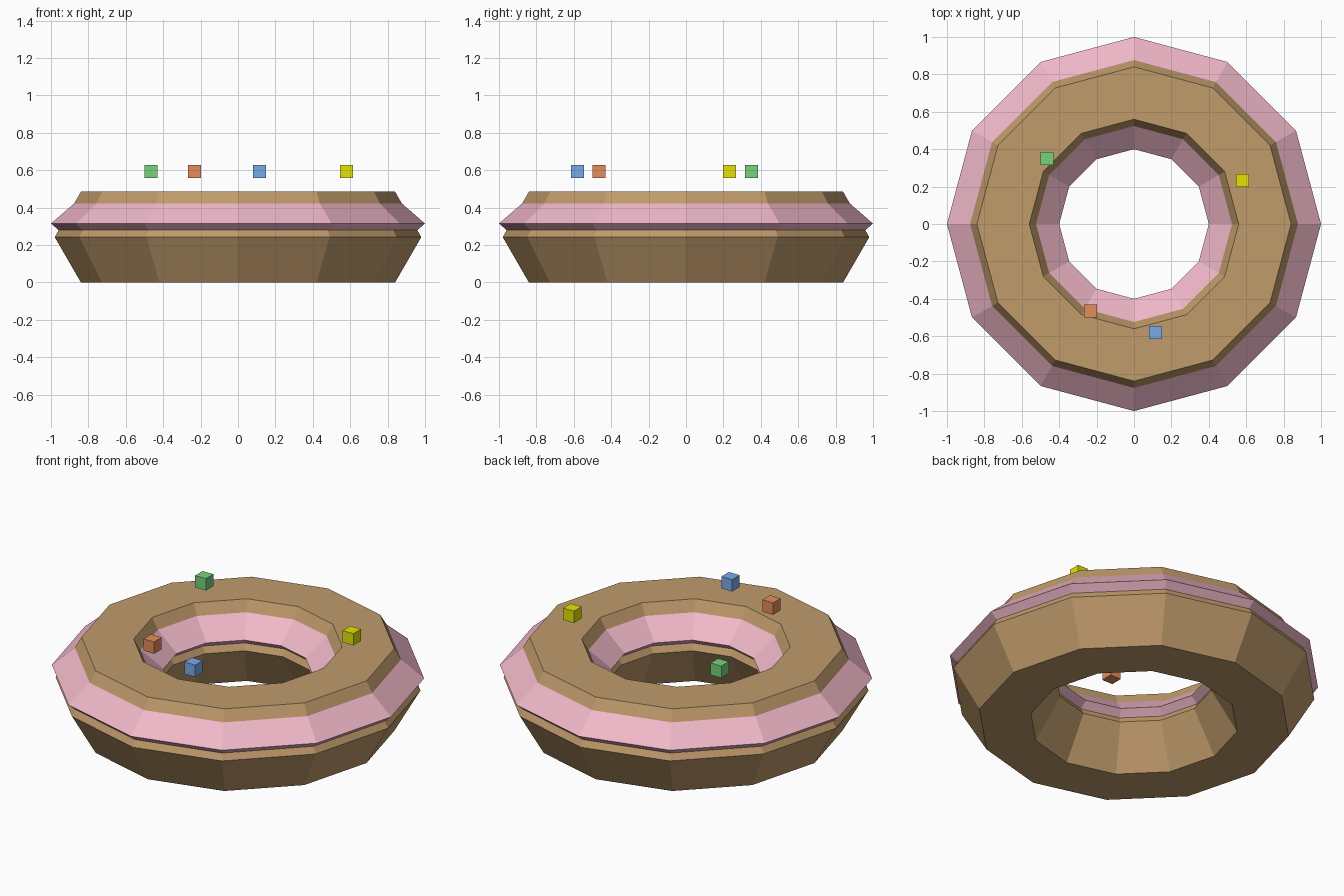
import bpy
from math import pi, sin, cos

if "Cube" in bpy.data.objects:
    bpy.data.objects.remove(bpy.data.objects["Cube"])


def material(name, rgb):
    # sRGB 0-255 to linear
    m = bpy.data.materials.new(name)
    m.diffuse_color = [(c / 255) ** 2.2 for c in rgb] + [1]
    m.use_nodes = True
    m.node_tree.nodes["Principled BSDF"].inputs["Base Color"].default_value = m.diffuse_color
    return m


def hex_ring(name, z, major, minor, z_scale, mat, segs=12, sides=6):
    verts, faces = [], []
    for i in range(segs):
        a = 2 * pi * i / segs
        for j in range(sides):
            b = 2 * pi * j / sides
            r = major + minor * cos(b)
            verts.append((r * cos(a), r * sin(a), z + minor * z_scale * sin(b)))
            k, n = (i + 1) % segs, (j + 1) % sides
            faces.append((i * sides + j, k * sides + j, k * sides + n, i * sides + n))
    mesh = bpy.data.meshes.new(name)
    mesh.from_pydata(verts, [], faces)
    mesh.materials.append(mat)
    ob = bpy.data.objects.new(name, mesh)
    bpy.context.collection.objects.link(ob)
    return ob


# Dough and the flatter, slightly wider icing band
hex_ring("dough", 0.2425, 0.70, 0.28, 1.0, material("dough", (190, 153, 107)))
hex_ring("icing", 0.315, 0.70, 0.30, 0.5, material("icing", (240, 182, 199)))

# Sprinkle cubes hovering just above the ring
for colour, rgb, x, y in [
    ("green", (120, 209, 123), -0.465, 0.35),
    ("orange", (228, 139, 90), -0.233, -0.465),
    ("blue", (120, 170, 232), 0.115, -0.58),
    ("yellow", (226, 226, 15), 0.58, 0.233),
]:
    bpy.ops.mesh.primitive_cube_add(size=0.07, location=(x, y, 0.593))
    cube = bpy.context.object
    cube.name = colour + "_sprinkle"
    cube.data.materials.append(material(colour, rgb))
